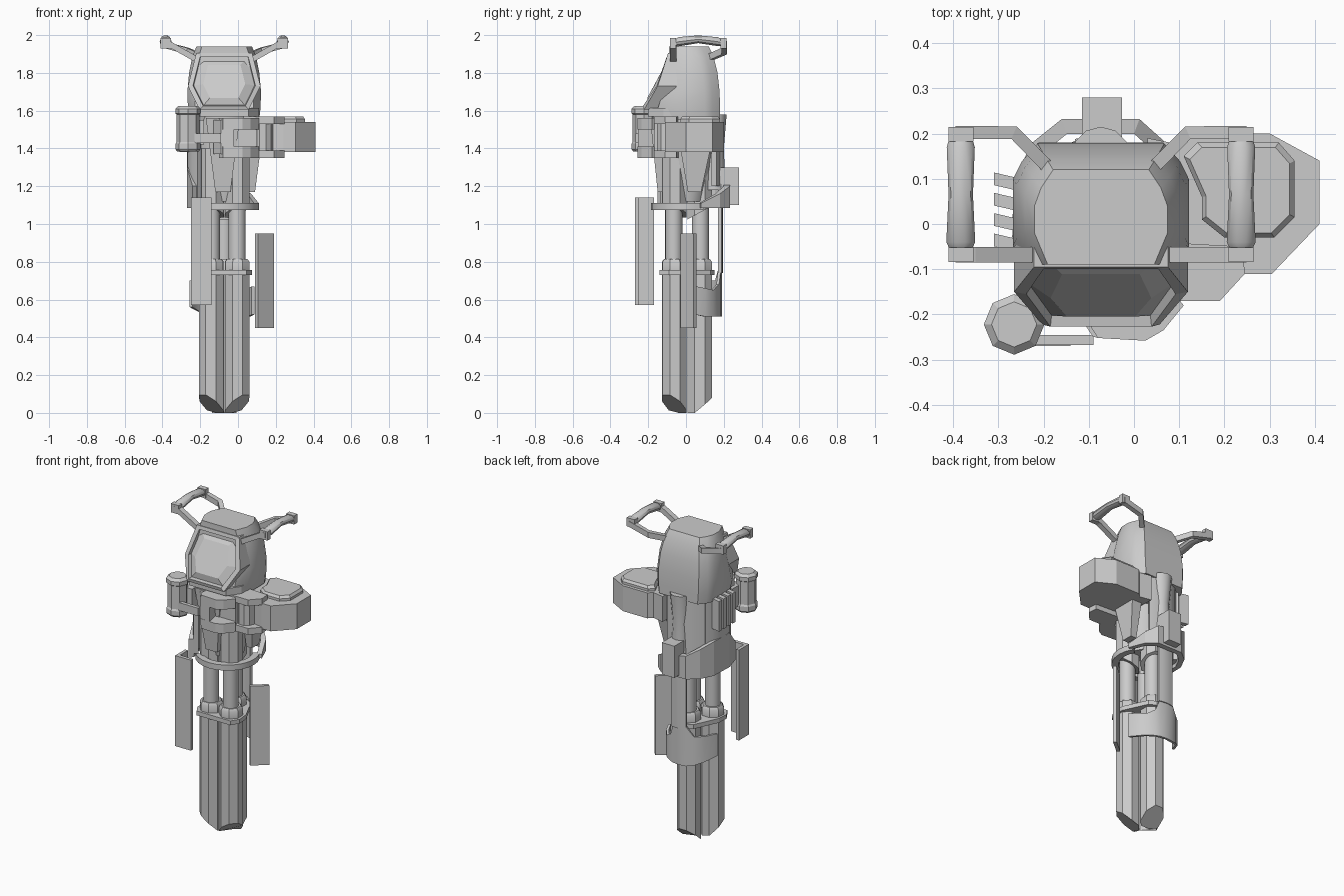
import bpy, bmesh
from math import sin, cos, radians, pi
from mathutils import Vector

if "Cube" in bpy.data.objects:
    bpy.data.objects.remove(bpy.data.objects["Cube"])

CX = -0.073  # centre line of the body


def finish(name, bm, smooth=False):
    bmesh.ops.recalc_face_normals(bm, faces=bm.faces)
    me = bpy.data.meshes.new(name)
    bm.to_mesh(me)
    bm.free()
    ob = bpy.data.objects.new(name, me)
    bpy.context.collection.objects.link(ob)
    if smooth:
        bpy.ops.object.select_all(action='DESELECT')
        ob.select_set(True)
        bpy.context.view_layer.objects.active = ob
        bpy.ops.object.shade_smooth_by_angle(angle=radians(35))
    return ob


def loft(name, rings, smooth=False):
    bm = bmesh.new()
    vs = [[bm.verts.new(p) for p in r] for r in rings]
    n = len(vs[0])
    for a, b in zip(vs, vs[1:]):
        for i in range(n):
            bm.faces.new((a[i], a[(i + 1) % n], b[(i + 1) % n], b[i]))
    bm.faces.new(vs[0])
    bm.faces.new(vs[-1])
    return finish(name, bm, smooth)


def prism(name, pts, z0, z1):
    return loft(name, [[(x, y, z) for x, y in pts] for z in (z0, z1)])


def box(name, x0, x1, y0, y1, z0, z1):
    return prism(name, [(x0, y0), (x1, y0), (x1, y1), (x0, y1)], z0, z1)


def circle(x, y, r, z, n=16, turn=0):
    return [(x + r * cos(turn + 2 * pi * i / n), y + r * sin(turn + 2 * pi * i / n), z) for i in range(n)]


def lathe(name, x, y, prof, n=16, turn=0, smooth=True):
    return loft(name, [circle(x, y, r, z, n, turn) for r, z in prof], smooth)


def beam(name, pts, w, h):
    # flat-topped bar through a list of points
    P = [Vector(p) for p in pts]
    rings = []
    for i, p in enumerate(P):
        d = P[min(i + 1, len(P) - 1)] - P[max(i - 1, 0)]
        s = Vector((-d.y, d.x, 0)).normalized() * w / 2
        u = Vector((0, 0, h / 2))
        rings.append([p - s - u, p + s - u, p + s + u, p - s + u])
    return loft(name, rings)


def arc_plate(name, cx, cy, r, t, cols):
    # curved sheet; cols = (angle, bottom z, top z)
    rings = []
    for a, z0, z1 in cols:
        c, s = cos(radians(a)), sin(radians(a))
        rings.append([(cx + q * c, cy + q * s, z) for q, z in ((r, z0), (r, z1), (r - t, z1), (r - t, z0))])
    return loft(name, rings, True)


# three barrels with slanted tips, plus pipes, collars and upper sleeves
BARRELS = [(-0.141, -0.062), (-0.005, -0.062), (CX, 0.073)]
for k, (x, y) in enumerate(BARRELS):
    d = Vector((x - CX, y, 0)).normalized()
    turn = math_turn = Vector((1, 0)).angle_signed(d.to_2d()) * -1 + pi / 8
    tip, sleeve = [], []
    for p in circle(x, y, 0.07, 0, 8, turn):
        rad = (p[0] - CX) * d.x + p[1] * d.y
        tip.append((p[0], p[1], max(0, rad - 0.05) * 0.9))
        sleeve.append((p[0], p[1], 1.02 + max(0, rad) * 0.55))
    loft(f"barrel_{k}", [tip, circle(x, y, 0.07, 0.73, 8, turn)], True)
    loft(f"sleeve_{k}", [sleeve, circle(x, y, 0.07, 1.4, 8, turn)], True)
    lathe(f"barrel_collar_{k}", x, y, [(0.069, 0.755), (0.069, 0.8), (0.058, 0.815)], 8, turn)
    lathe(f"pipe_{k}", x, y * 1.05, [(0.046, 0.8), (0.046, 1.2)])
prism("barrel_clamp", [(-0.19, -0.14), (0.045, -0.14), (0.075, -0.09), (0.07, -0.02), (0.0, 0.13),
                       (-0.04, 0.15), (-0.105, 0.15), (-0.145, 0.13), (-0.215, -0.02), (-0.22, -0.09)], 0.73, 0.757)

# rear strut and curved guard behind the barrels
arc_plate("rear_guard", -0.085, 0.015, 0.175, 0.015,
          [(12, .52, .67), (30, .51, .66), (48, .51, .65), (66, .51, .68), (76, .51, .76), (90, .51, .77),
           (104, .51, .76), (120, .52, .70), (140, .54, .70), (168, .56, .70)])
arc_plate("rear_strut", -0.08, 0.01, 0.185, 0.02, [(a, .74, 1.14) for a in (74, 82, 90, 98, 106)])

# hanging side plates
prism("left_plate", [(-.25, -.27), (-.14, -.27), (-.14, -.248), (-.23, -.248), (-.23, -.17), (-.25, -.17)], .57, 1.14)
prism("right_plate", [(.105, -.03), (.19, .04), (.175, .055), (.09, -.015)], .45, .95)

# core body and neck
lathe("body_core", CX, 0, [(0.1, 1.12), (0.135, 1.3), (0.16, 1.58)], 12, pi / 12)
lathe("body_neck", CX, 0, [(0.17, 1.4), (0.175, 1.6)], 12, pi / 12)

# angular belt around the back, front lip and shells
BELT = [(.11, .08, 1.11), (.07, .18, 1.16), (.012, .232, 1.2), (-.16, .232, 1.23), (-.225, .18, 1.27),
        (-.265, .1, 1.3), (-.27, -.05, 1.3), (-.24, -.15, 1.2)]
belt = []
for x, y, top in BELT:
    ix, iy = CX + (x - CX) * .86, y * .86
    belt.append([(x, y, 1.085), (x, y, top), (ix, iy, top), (ix, iy, 1.085)])
loft("belt", belt)
arc_plate("belt_lip", CX, 0, 0.185, 0.04, [(a, 1.075, 1.11) for a in range(225, 391, 15)])
arc_plate("left_shell", CX, 0, 0.197, 0.03, [(a, 1.11, 1.56) for a in range(140, 236, 12)])
arc_plate("back_shell", CX, 0, 0.185, 0.03, [(a, 1.2, 1.58) for a in range(60, 141, 16)])
lathe("rear_column", CX, 0.15, [(0.06, 1.18), (0.05, 1.4), (0.065, 1.58)], 12)
box("rear_latch", -.115, -.027, .17, .28, 1.1, 1.3)

# tapered skirts on the front and right
loft("front_skirt", [[(-.12, -.15, 1.17), (-.04, -.15, 1.17), (-.04, -.08, 1.17), (-.12, -.08, 1.17)],
                     [(-.17, -.19, 1.56), (.01, -.19, 1.56), (.01, -.1, 1.56), (-.17, -.1, 1.56)]])
loft("right_skirt", [[(.05, .01, 1.17), (.09, .01, 1.17), (.09, .08, 1.17), (.05, .08, 1.17)],
                     [(.05, -.03, 1.4), (.12, -.03, 1.4), (.12, .13, 1.4), (.05, .13, 1.4)]])
prism("right_shoulder", [(.04, -.12), (.1, -.12), (.13, 0), (.13, .17), (.03, .19)], 1.38, 1.54)

# cooling fins on the left side
for k in range(4):
    y = 0.1 - k * 0.045
    prism(f"fin_{k}", [(-.25, y - .028), (-.31, y - .014), (-.31, y + .014), (-.25, y)], 1.38, 1.57)

# head dome
def dome_ring(z, h, yf, yb):
    w = h * 0.8
    pts = [(-w, yf), (w, yf), (h, yf + .07), (h, yb - .08), (h * .9, yb - .04), (h * .72, yb),
           (-h * .72, yb), (-h * .9, yb - .04), (-h, yb - .08), (-h, yf + .07)]
    return [(CX + x, y, z) for x, y in pts]

loft("head_dome", [dome_ring(*s) for s in [(1.55, .185, -.13, .18), (1.61, .192, -.15, .18), (1.7, .195, -.12, .178),
                                           (1.8, .186, -.1, .167), (1.89, .168, -.09, .145), (1.94, .147, -.09, .12)]], True)

# visor frame with a shallow glass panel
HEX = [(-.13, 1.605, -.222), (.13, 1.605, -.222), (.192, 1.73, -.15),
       (.148, 1.905, -.095), (-.148, 1.905, -.095), (-.192, 1.73, -.15)]

def visor_ring(s, depth, flat=0):
    out = []
    for x, z, y in HEX:
        y = y + (-.225 + .3 * (z - 1.605) - y) * flat
        out.append((CX + x * s, y + depth, 1.755 + (z - 1.755) * s))
    return out

loft("visor_frame", [visor_ring(1, .1), visor_ring(1, 0), visor_ring(.86, -.005), visor_ring(.84, .02),
                     visor_ring(.58, .02, .9)])
prism("chin", [(-.2, -.2), (.055, -.2), (.11, -.12), (.11, 0), (-.255, 0), (-.255, -.12)], 1.57, 1.615)

# handles, mirrored about the centre line
for side, m in (("left", 1), ("right", -1)):
    def mp(pts):
        return [(CX + m * (x - CX), y, z) for x, y, z in pts]
    beam(f"{side}_handle_back_arm", mp([(-.395, .202, 1.95), (-.265, .202, 1.915), (-.165, .1, 1.87)]), .03, .035)
    beam(f"{side}_handle_front_arm", mp([(-.395, -.068, 1.96), (-.35, -.068, 1.945), (-.2, -.068, 1.86)]), .034, .035)
    for e, y, z0 in (("front", -.068, 1.93), ("back", .198, 1.93)):
        box(f"{side}_handle_{e}_end", *sorted(p[0] for p in mp([(-.41, 0, 0), (-.355, 0, 0)])),
            y - .016, y + .016, z0, 1.985)
    rings = []
    for y, r, z in [(-.055, .025, 1.96), (-.04, .032, 1.965), (.065, .027, 1.978), (.17, .031, 1.965), (.19, .025, 1.96)]:
        rings.append([p for p in mp([(-.383 + r * cos(2 * pi * i / 10), y, z + .8 * r * sin(2 * pi * i / 10))
                                     for i in range(10)])])
    loft(f"{side}_grip", rings, True)

# right pod with lid
prism("pod", [(.11, -.08), (.24, -.11), (.305, -.11), (.41, 0), (.41, .14), (.3, .2), (.13, .2), (.1, .17)], 1.38, 1.54)
LID = [(.2, -.03), (.31, -.03), (.355, .015), (.355, .14), (.32, .18), (.14, .18), (.11, .15), (.15, .06), (.15, .01)]
loft("pod_lid", [[(x, y, 1.53) for x, y in LID], [(x, y, 1.555) for x, y in LID],
                 [(.245 + (x - .245) * .9, .075 + (y - .075) * .9, 1.57) for x, y in LID]])

# bracket flanges between the pod and the front clamp
for k, z in enumerate((1.35, 1.53)):
    prism(f"pod_flange_{k}", [(.03, -.17), (.19, -.17), (.245, -.11), (.24, -.05), (.06, -.04)], z, z + .04)
lathe("pod_hinge", .13, -.1, [(.055, 1.38), (.055, 1.54)], 10)

# front clamp: hub and two jaws
prism("clamp_hub", [(-.13, -.19), (-.09, -.25), (-.02, -.255), (-.04, -.15), (-.13, -.14)], 1.37, 1.55)
for k, (z0, z1) in enumerate(((1.35, 1.41), (1.5, 1.56))):
    prism(f"clamp_jaw_{k}", [(-.1, -.22), (-.08, -.252), (.025, -.258), (.065, -.235), (.11, -.18), (.07, -.13), (-.08, -.13)], z0, z1)
box("clamp_back", -.06, .1, -.17, -.1, 1.37, 1.55)

# left canister and its arm
lathe("canister", -.265, -.222, [(.058, 1.385), (.066, 1.395), (.066, 1.425), (.06, 1.435), (.06, 1.58),
                                 (.067, 1.585), (.067, 1.61), (.05, 1.625)], 8, 0, False)
box("canister_arm", -.23, -.09, -.268, -.245, 1.43, 1.48)
box("canister_mount", -.25, -.18, -.2, -.1, 1.42, 1.55)
